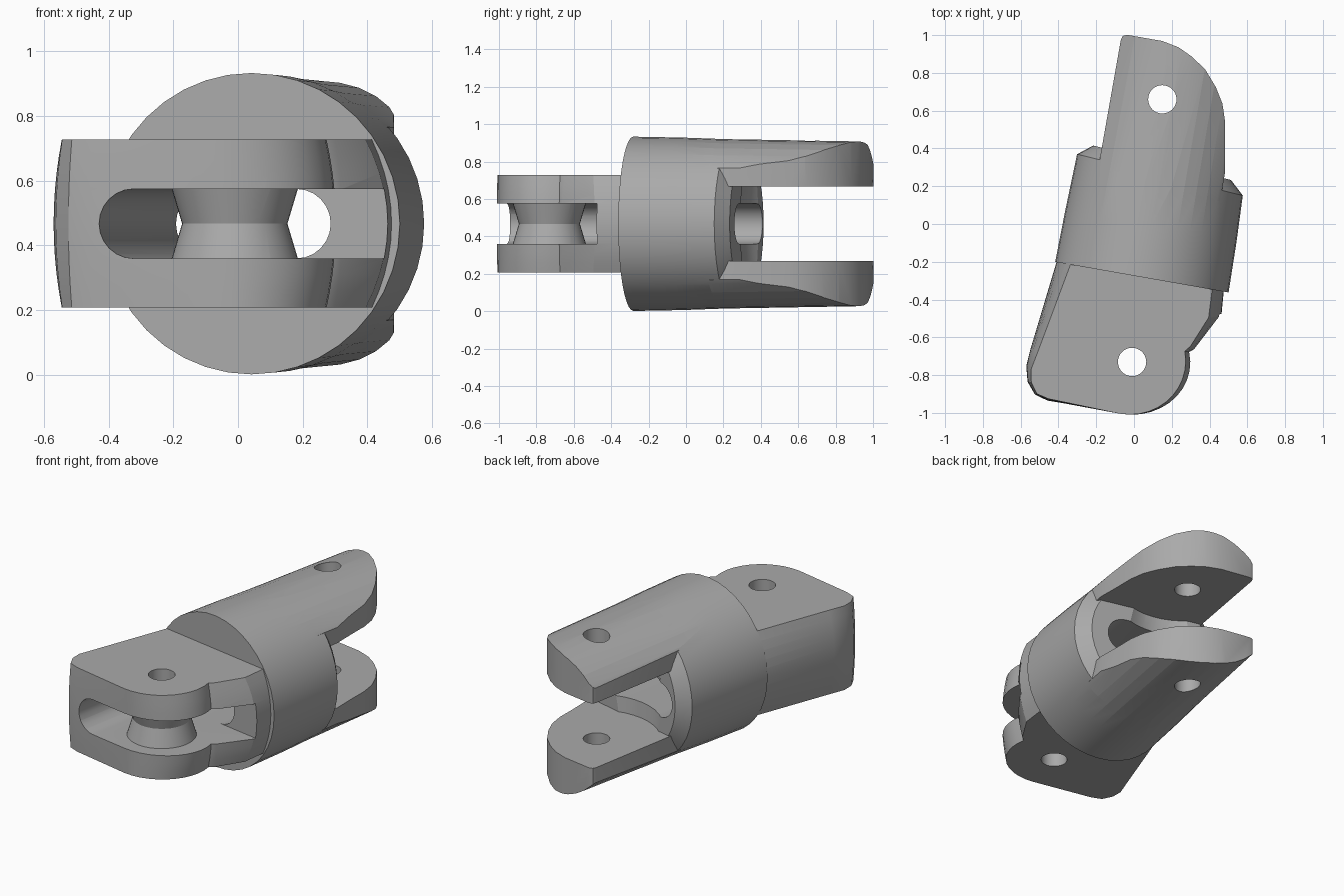
import bpy
import bmesh
from math import sin, cos, pi, radians
from mathutils import Matrix

cube = bpy.data.objects.get("Cube")
if cube:
    bpy.data.objects.remove(cube)

AXIS = 0.09            # sideways position of the round body's axis
FRONT_PIN = (0.117, -0.721)
REAR_PIN = (0.033, 0.676)


def loft(name, rings):
    """Closed solid through a list of equal-length rings of points."""
    bm = bmesh.new()
    rows = [[bm.verts.new(p) for p in ring] for ring in rings]
    n = len(rows[0])
    for a, b in zip(rows, rows[1:]):
        for i in range(n):
            j = (i + 1) % n
            bm.faces.new((a[i], a[j], b[j], b[i]))
    bm.faces.new(rows[0])
    bm.faces.new(rows[-1])
    bmesh.ops.recalc_face_normals(bm, faces=bm.faces)
    mesh = bpy.data.meshes.new(name)
    bm.to_mesh(mesh)
    bm.free()
    obj = bpy.data.objects.new(name, mesh)
    bpy.context.collection.objects.link(obj)
    return obj


def prism(name, outline, low, high):
    return loft(name, [[(x, y, z) for x, y in outline] for z in (low, high)])


def box(name, x0, x1, y0, y1, half):
    return prism(name, [(x0, y0), (x1, y0), (x1, y1), (x0, y1)], -half, half)


def upright(name, centre, profile, sides=40):
    """Round solid about a vertical axis, profile of (radius, height)."""
    cx, cy = centre
    turns = [2 * pi * i / sides for i in range(sides)]
    return loft(name, [[(cx + r * cos(t), cy + r * sin(t), z) for t in turns]
                       for r, z in profile])


def lengthwise(name, profile, lean=0.0, sides=40):
    """Round solid along y, profile of (radius, y, share of the end lean)."""
    turns = [2 * pi * i / sides for i in range(sides)]
    return loft(name, [[(AXIS + r * cos(t), y - lean * k * r * cos(t), r * sin(t))
                        for t in turns] for r, y, k in profile])


def combine(target, tool, operation):
    mod = target.modifiers.new("cut", 'BOOLEAN')
    mod.operation = operation
    mod.solver = 'EXACT'
    mod.object = tool
    graph = bpy.context.evaluated_depsgraph_get()
    mesh = bpy.data.meshes.new_from_object(target.evaluated_get(graph))
    target.modifiers.clear()
    target.data = mesh
    bpy.data.objects.remove(tool)


# Round body with a chamfered, slightly leaning rear end
body = lengthwise("knuckle_link", [(0.466, -0.27, 0), (0.461, 0.0, 0),
                                   (0.451, 0.28, 1), (0.375, 0.345, 1)], 0.07)
recess = upright("rear_recess", (0.05, 0.676),
                 [(0.37, -0.2), (0.39, 0), (0.37, 0.2)])
combine(body, recess, 'DIFFERENCE')

# Rear fork: tapered round bar trimmed to a rounded outline, then slotted
fork = lengthwise("rear_fork", [(0.455, 0.1, 0), (0.438, 1.1, 0)])
fork_outline = [(-0.238, 0.05), (-0.238, 0.95), (-0.232, 0.97), (-0.21, 0.98),
                (-0.02, 0.98), (0.07, 0.962), (0.15, 0.925), (0.23, 0.87),
                (0.3, 0.79), (0.35, 0.71), (0.38, 0.62), (0.4, 0.5),
                (0.427, 0.36), (0.43, 0.05)]
combine(fork, prism("fork_trim", fork_outline, -1, 1), 'INTERSECT')
combine(fork, box("fork_slot", -1, 1, -0.5, 1.5, 0.2), 'DIFFERENCE')
combine(body, fork, 'UNION')

# Front tongue: flat top and bottom, sides bulging toward mid height
arc = [radians(-90 + 10 * i) for i in range(12)]


def round_nose(width):
    return [(0.1 + width * cos(t), -0.715 + 0.287 * sin(t)) for t in arc]


middle = ([(-0.35, -0.15), (-0.369, -0.27), (-0.425, -0.75), (-0.431, -0.84),
           (-0.41, -0.92), (-0.36, -0.98), (-0.289, -1.0)] + round_nose(0.33)
          + [(0.433, -0.6), (0.54, -0.4), (0.53, -0.27), (0.52, -0.15)])
edge = ([(-0.27, -0.15), (-0.293, -0.265), (-0.383, -0.75), (-0.403, -0.853),
         (-0.39, -0.92), (-0.35, -0.975), (-0.285, -0.99)] + round_nose(0.3)
        + [(0.407, -0.585), (0.475, -0.42), (0.468, -0.27), (0.45, -0.15)])
HALF = 0.26
layers = []
for i in range(-5, 6):
    k = (i / 5) ** 2
    layers.append([(a[0] + (b[0] - a[0]) * k, a[1] + (b[1] - a[1]) * k, HALF * i / 5)
                   for a, b in zip(middle, edge)])
combine(body, loft("front_tongue", layers), 'UNION')

# Lengthwise tunnel with rounded sides, and the slot open to one flank
SLOT = 0.1075
tunnel = []
for centre, start in ((0.36 - SLOT, -90), (-0.26 + SLOT, 90)):
    for i in range(13):
        t = radians(start + 15 * i)
        tunnel.append((centre + SLOT * cos(t), SLOT * sin(t)))
combine(body, loft("tunnel", [[(x, y, z) for x, z in tunnel] for y in (-1.3, 0.6)]),
        'DIFFERENCE')
combine(body, box("side_slot", 0.1, 1, -1.3, -0.39, SLOT), 'DIFFERENCE')

# Waisted spool inside the slot, and the two pin holes
spool = upright("spool", FRONT_PIN, [(0.199, -0.12), (0.163, 0), (0.199, 0.12)])
combine(body, spool, 'UNION')
for pin in (FRONT_PIN, REAR_PIN):
    combine(body, upright("pin_hole", pin, [(0.075, -1), (0.075, 1)], 32), 'DIFFERENCE')

# Turn the link slightly and stand it on the ground
body.data.transform(Matrix.Translation((0, 0, 0.467)) @ Matrix.Rotation(radians(-10), 4, 'Z'))

# Single grey material
grey = bpy.data.materials.new("plain_grey")
grey.use_nodes = True
colour = (0.4, 0.4, 0.4, 1)
grey.diffuse_color = colour
grey.node_tree.nodes["Principled BSDF"].inputs["Base Color"].default_value = colour
body.data.materials.clear()
body.data.materials.append(grey)
for face in body.data.polygons:
    face.material_index = 0

bpy.ops.object.select_all(action='DESELECT')
body.select_set(True)
bpy.context.view_layer.objects.active = body
bpy.ops.object.shade_smooth_by_angle(angle=radians(25))
